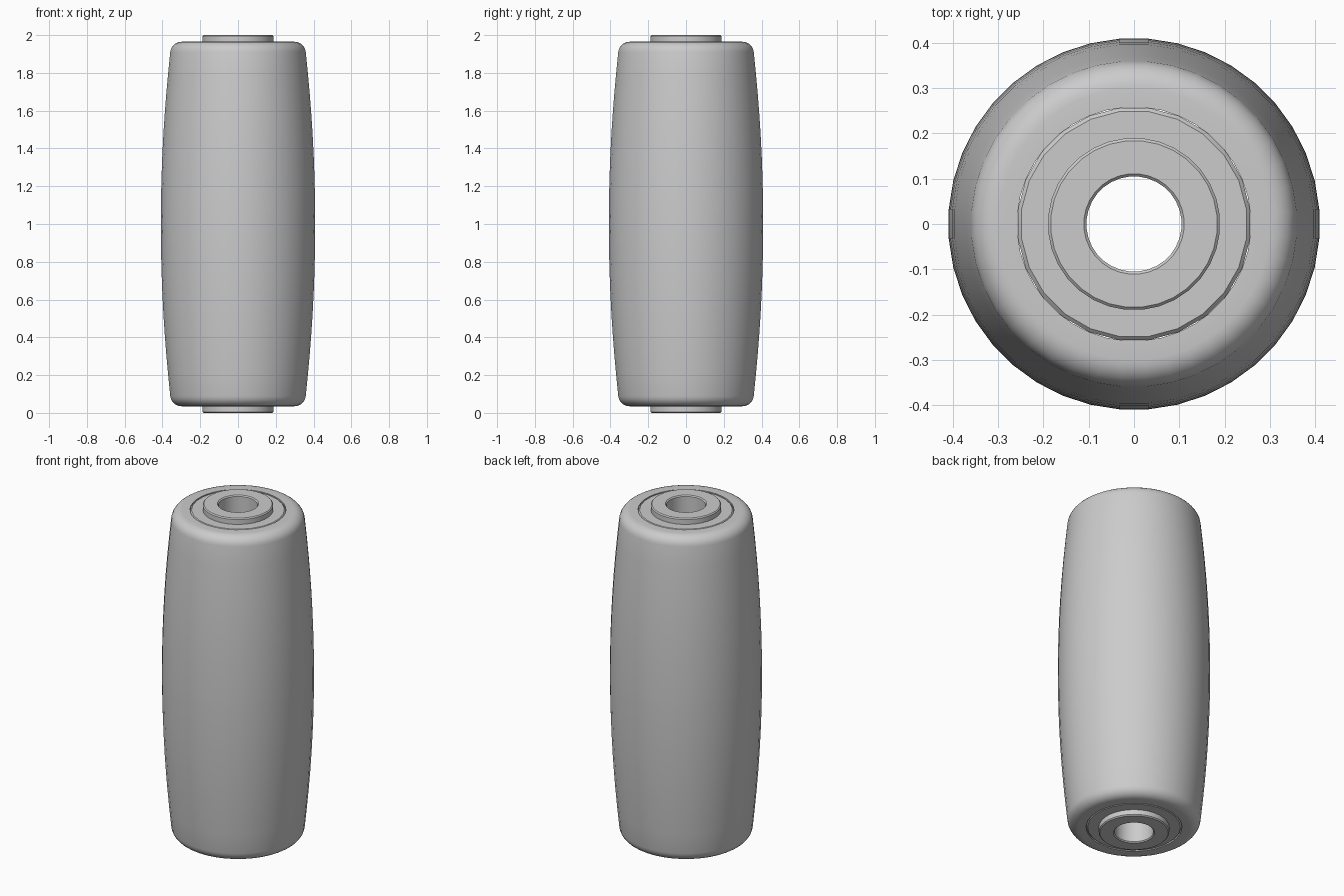
import bpy, bmesh, math

if "Cube" in bpy.data.objects:
    bpy.data.objects.remove(bpy.data.objects["Cube"])

grey = bpy.data.materials.new("neutral_grey")
grey.diffuse_color = (0.6, 0.6, 0.6, 1)
grey.use_nodes = True
grey.node_tree.nodes["Principled BSDF"].inputs["Base Color"].default_value = grey.diffuse_color


def lathe(name, profile, sides):
    """Revolve a closed (radius, z) profile around the z axis."""
    bm = bmesh.new()
    turn = math.tau / sides
    rings = [[bm.verts.new((r * math.cos(i * turn + turn / 2),
                            r * math.sin(i * turn + turn / 2), z))
              for r, z in profile] for i in range(sides)]
    n = len(profile)
    for i in range(sides):
        a, b = rings[i], rings[(i + 1) % sides]
        for j in range(n):
            k = (j + 1) % n
            bm.faces.new((a[j], b[j], b[k], a[k]))
    bmesh.ops.recalc_face_normals(bm, faces=bm.faces[:])
    mesh = bpy.data.meshes.new(name)
    bm.to_mesh(mesh)
    bm.free()
    mesh.materials.append(grey)
    ob = bpy.data.objects.new(name, mesh)
    bpy.context.collection.objects.link(ob)
    bpy.ops.object.select_all(action='DESELECT')
    ob.select_set(True)
    bpy.context.view_layer.objects.active = ob
    bpy.ops.object.shade_smooth_by_angle(angle=math.radians(32))
    return ob


def both_ends(half):
    """Complete a lower-half profile by mirroring it about z = 1."""
    return half + [(r, 2 - z) for r, z in reversed(half)]


# Barrel-shaped roller body with rounded rims and crowned sides
half = [(0.258, 0.035)]
for i in range(7):
    a = math.radians(-90 + 14 * i)
    half.append((0.30 + 0.06 * math.cos(a), 0.095 + 0.06 * math.sin(a)))
for i in range(1, 9):
    z = 0.095 + 0.88 * i / 8
    half.append((0.36 + 0.05 * (1 - ((z - 1) / 0.905) ** 2), z))
lathe("roller_body", both_ends(half), 40)

# Bushing filling the roller, with a chamfered seam around its edge
lathe("bushing", both_ends([(0.18, 0.035), (0.25, 0.035), (0.258, 0.043)]), 24)

# Hollow axle sleeve protruding at both ends
lathe("axle_sleeve",
      both_ends([(0.105, 0.006), (0.111, 0.0), (0.184, 0.0), (0.19, 0.006)]), 32)
